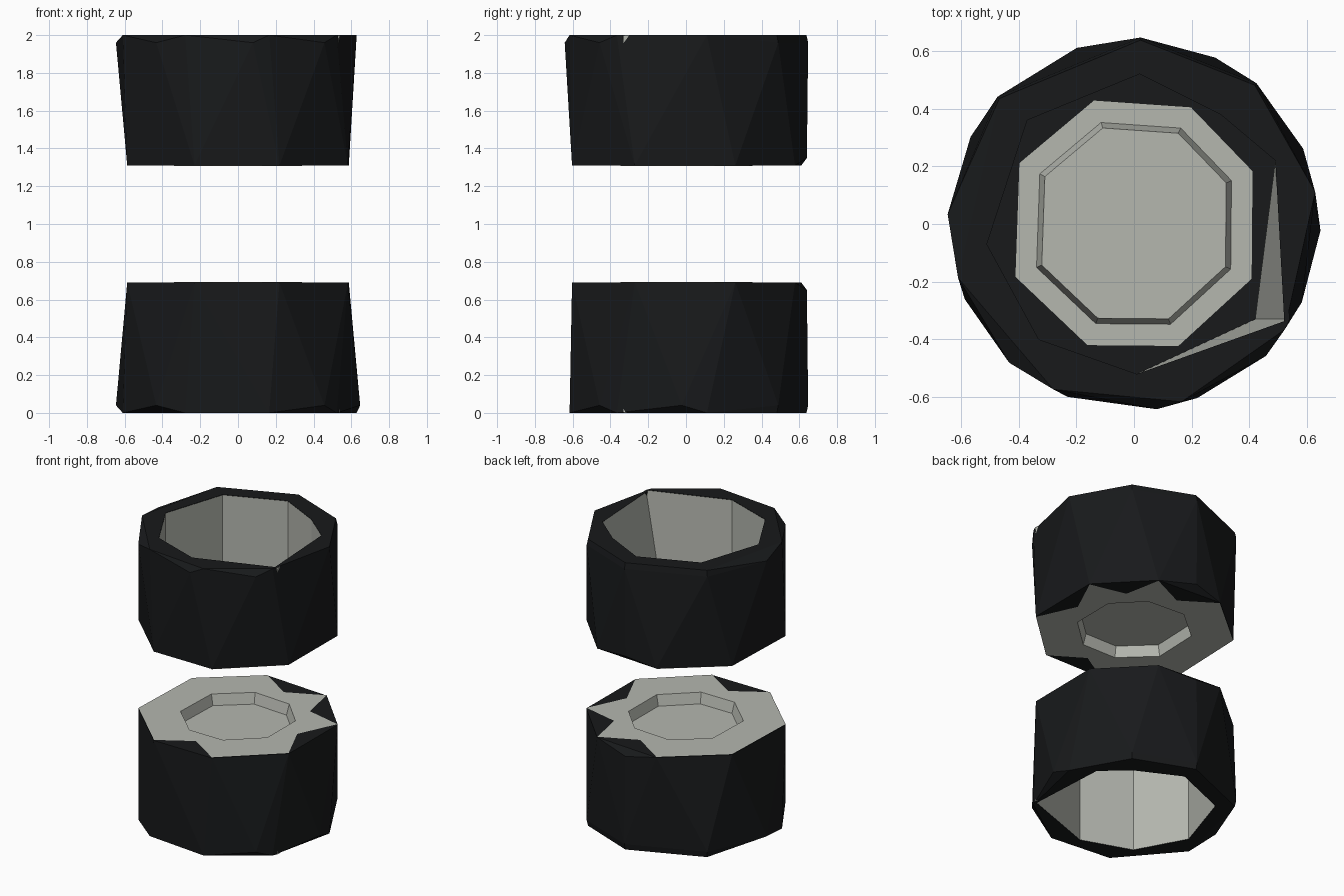
import bpy, bmesh
from math import cos, sin, radians

if "Cube" in bpy.data.objects:
    bpy.data.objects.remove(bpy.data.objects["Cube"])


def material(name, rgb):
    m = bpy.data.materials.new(name)
    m.diffuse_color = (*rgb, 1)
    m.use_nodes = True
    m.node_tree.nodes["Principled BSDF"].inputs["Base Color"].default_value = m.diffuse_color
    return m


BLACK = material("black_rubber", (0.009, 0.01, 0.011))
GREY = material("pale_metal", (0.46, 0.475, 0.43))


def ring(angles, r, z):
    return [(r * cos(radians(a)), r * sin(radians(a)), z) for a in angles]


def at_z(points, z):
    return [(x, y, z) for x, y in points]


def strip(bm, a, b):
    va, vb = [bm.verts.new(p) for p in a], [bm.verts.new(p) for p in b]
    n = len(va)
    for i in range(n):
        j = (i + 1) % n
        bm.faces.new((va[i], va[j], vb[j], vb[i]))


def finish(bm, name, mat, upper):
    # the upper wheel is the lower one mirrored about mid height
    if upper:
        for v in bm.verts:
            v.co.z = 2 - v.co.z
        bmesh.ops.reverse_faces(bm, faces=bm.faces[:])
    mesh = bpy.data.meshes.new(name)
    bm.to_mesh(mesh)
    bm.free()
    mesh.materials.append(mat)
    bpy.context.collection.objects.link(bpy.data.objects.new(name, mesh))


RIM = [10, 49, 88, 137, 197, 244, 285, 325]        # outer end corners
INNER = [24, 64, 108, 152, 204, 249, 290, 335]     # inner end corners
MOUTH = [(.49, .22), (.3, .38), (.02, .52), (-.37, .36),
         (-.51, -.07), (-.33, -.4), (.01, -.52), (.54, -.33)]
WELL = MOUTH[:-1] + [(.42, -.33)]
H = 0.69


def wheel(prefix, tread, upper):
    # tyre: faceted tread skin, open at both ends
    bm = bmesh.new()
    pts = (ring(RIM, .638, 0) + ring(tread, .647, .04)
           + ring(INNER, .642, H) + [(.02, .64, .65)])
    for p in pts:
        bm.verts.new(p)
    bmesh.ops.convex_hull(bm, input=bm.verts[:])
    ends = [f for f in bm.faces
            if all(v.co.z < .001 for v in f.verts) or all(v.co.z > H - .001 for v in f.verts)]
    bmesh.ops.delete(bm, geom=ends, context='FACES')
    # tyre side walls
    strip(bm, at_z(MOUTH, 0), ring(RIM, .638, 0))
    strip(bm, ring(INNER, .642, H), ring(INNER, .45, H))
    finish(bm, prefix + "_tyre", BLACK, upper)

    # rim: deep well, end plate and recessed hub disc
    bm = bmesh.new()
    strip(bm, at_z(WELL, H - .01), at_z(MOUTH, .001))
    top = H + .003
    n = len(INNER)
    mids = [a + ((INNER[(i + 1) % n] - a) % 360) / 2 for i, a in enumerate(INNER)]
    outer, tips = ring(INNER, .64, top), ring(mids, .46, top)
    hub, floor = ring(INNER, .37, top), ring(INNER, .35, .62)
    o, t, h = [[bm.verts.new(p) for p in q] for q in (outer, tips, hub)]
    for i in range(n):
        j = (i + 1) % n
        if i not in (0, 1, 5, 7):      # dark notches stay open here
            bm.faces.new((o[i], o[j], t[i]))
        bm.faces.new((t[i], h[i], o[i]))
        bm.faces.new((t[i], o[j], h[j]))
        bm.faces.new((t[i], h[j], h[i]))
    strip(bm, hub, floor)
    bm.faces.new([bm.verts.new(p) for p in floor])
    finish(bm, prefix + "_rim", GREY, upper)


wheel("lower_wheel", [-2, 49, 88, 137, 177, 228, 315], False)
wheel("upper_wheel", [49, 88, 137, 177, 228, 277, 315], True)
